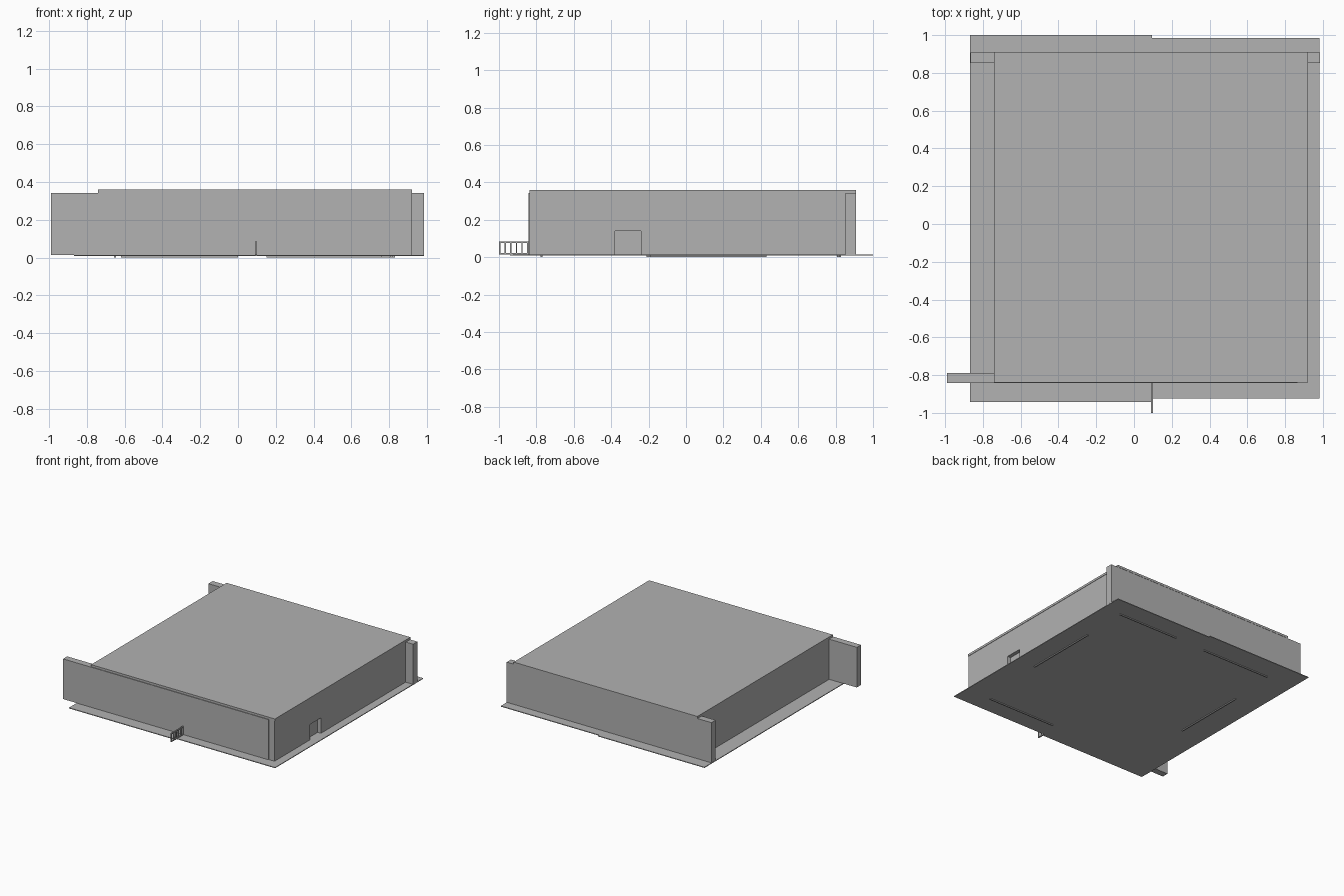
import bpy
import bmesh

cube = bpy.data.objects.get("Cube")
if cube:
    bpy.data.objects.remove(cube, do_unlink=True)

grey = bpy.data.materials.new("plain grey")
grey.use_nodes = True
colour = (0.445, 0.445, 0.445, 1)
grey.diffuse_color = colour
grey.node_tree.nodes["Principled BSDF"].inputs["Base Color"].default_value = colour


def prism(name, outline, axis, low, high):
    """Extrude a flat outline along the x or z axis, from low to high."""
    bm = bmesh.new()
    place = (lambda a, b: (low, a, b)) if axis == "x" else (lambda a, b: (a, b, low))
    face = bm.faces.new([bm.verts.new(place(a, b)) for a, b in outline])
    moved = bmesh.ops.extrude_face_region(bm, geom=[face])["geom"]
    shift = (high - low, 0, 0) if axis == "x" else (0, 0, high - low)
    bmesh.ops.translate(bm, vec=shift,
                        verts=[v for v in moved if isinstance(v, bmesh.types.BMVert)])
    bmesh.ops.recalc_face_normals(bm, faces=bm.faces)
    mesh = bpy.data.meshes.new(name)
    bm.to_mesh(mesh)
    bm.free()
    mesh.materials.append(grey)
    obj = bpy.data.objects.new(name, mesh)
    bpy.context.collection.objects.link(obj)
    return obj


def box(name, x, y, z):
    return prism(name, [(x[0], y[0]), (x[1], y[0]), (x[1], y[1]), (x[0], y[1])], "z", *z)


FLOOR, EAVES, TOP = 0.014, 0.342, 0.36

# Thin ground slab with a step in its front and back edges
prism("ground_slab",
      [(-0.867, -0.942), (0.095, -0.942), (0.095, -0.925), (0.983, -0.925),
       (0.983, 0.985), (0.095, 0.985), (0.095, 1.0), (-0.867, 1.0)],
      "z", 0.008, FLOOR)

# Narrow strips under the slab: start, end and offset of each
for i, (start, end, y) in enumerate([(0.28, 0.83, 0.823), (-0.62, 0.0, 0.813),
                                     (0.15, 0.76, -0.772)]):
    box(f"cross_strip_{i + 1}", (start, end), (y - 0.005, y + 0.005), (0, 0.008))
for i, (start, end, x) in enumerate([(-0.19, 0.43, 0.813), (-0.21, 0.41, -0.65)]):
    box(f"side_strip_{i + 1}", (x - 0.005, x + 0.005), (start, end), (0, 0.008))

# Front and back walls running past the sides of the building
box("front_wall", (-0.99, 0.866), (-0.843, -0.79), (FLOOR, EAVES))
box("back_wall", (-0.865, 0.984), (0.853, 0.908), (FLOOR, EAVES))

# Side walls, the left one with a doorway
box("right_wall", (-0.74, -0.69), (-0.79, 0.853), (FLOOR, EAVES))
prism("left_wall",
      [(-0.838, FLOOR), (-0.38, FLOOR), (-0.38, 0.14), (-0.24, 0.14),
       (-0.24, FLOOR), (0.853, FLOOR), (0.853, EAVES), (-0.838, EAVES)],
      "x", 0.866, 0.917)
box("door", (0.87, 0.888), (-0.38, -0.24), (FLOOR, 0.14))

# Flat roof
box("roof", (-0.74, 0.92), (-0.838, 0.91), (EAVES, TOP))

# Railing in front of the building
rail_x, rail_y = (0.09, 0.1), (-1.0, -0.843)
box("top_rail", rail_x, rail_y, (0.076, 0.084))
box("bottom_rail", rail_x, rail_y, (FLOOR, 0.022))
posts = 6
for i in range(posts):
    y = rail_y[0] + i * (rail_y[1] - rail_y[0] - 0.007) / (posts - 1)
    box(f"rail_post_{i + 1}", rail_x, (y, y + 0.007), (0.022, 0.076))
